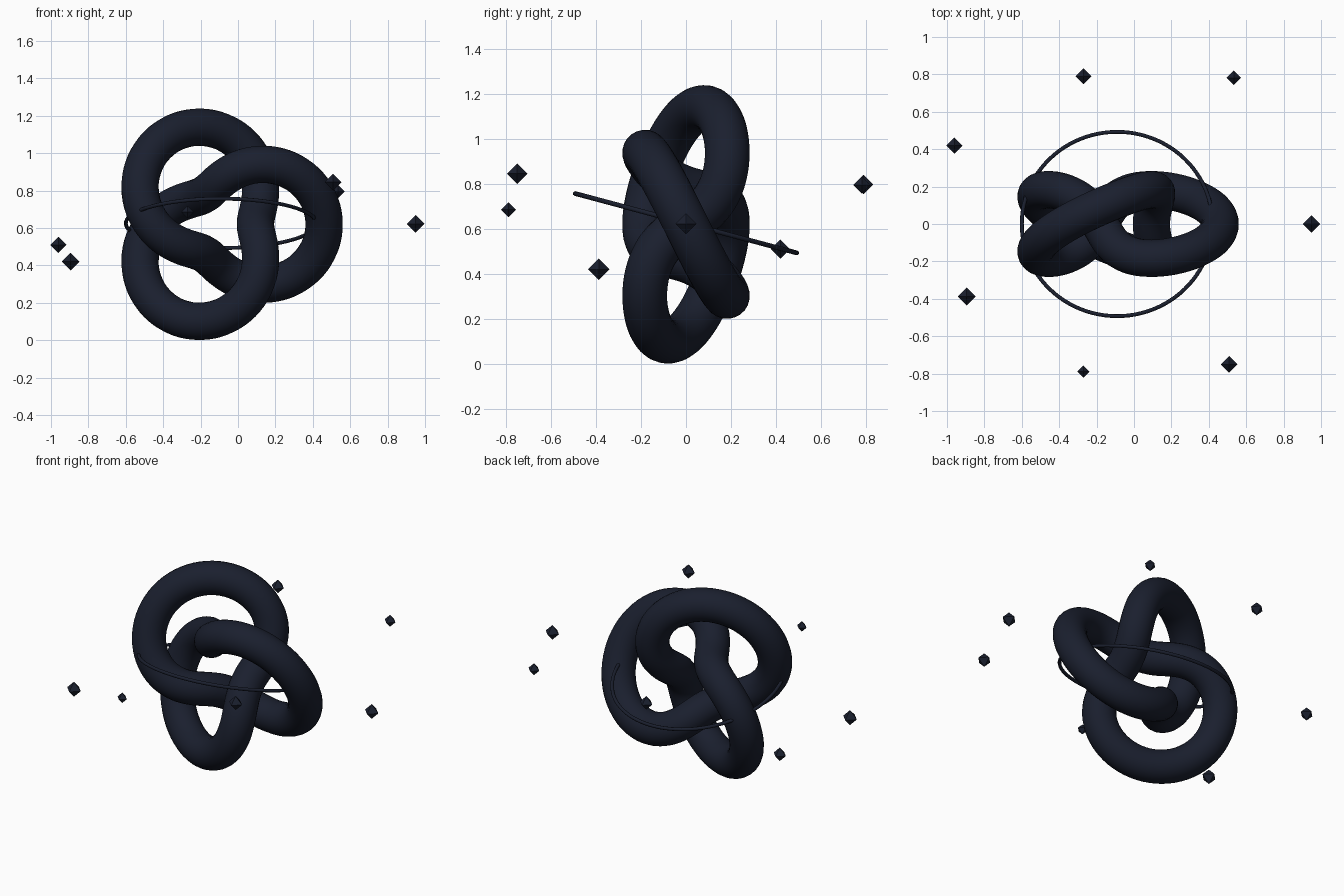
import bpy, bmesh
from math import sin, cos, pi, radians

if "Cube" in bpy.data.objects:
    bpy.data.objects.remove(bpy.data.objects["Cube"])

CX, CZ = -0.09, 0.62          # shared centre of knot, ring and satellites

mat = bpy.data.materials.new("dark_navy")
mat.diffuse_color = (0.0103, 0.0137, 0.0273, 1)
mat.use_nodes = True
mat.node_tree.nodes["Principled BSDF"].inputs["Base Color"].default_value = mat.diffuse_color


def tube(name, points, radius, resolution):
    """Closed round tube swept along a list of points, turned into a mesh."""
    curve = bpy.data.curves.new(name, 'CURVE')
    curve.dimensions = '3D'
    curve.bevel_depth = radius
    curve.bevel_resolution = resolution
    spline = curve.splines.new('POLY')
    spline.points.add(len(points) - 1)
    for p, co in zip(spline.points, points):
        p.co = (*co, 1)
    spline.use_cyclic_u = True
    obj = bpy.data.objects.new(name, curve)
    bpy.context.collection.objects.link(obj)
    bpy.ops.object.select_all(action='DESELECT')
    obj.select_set(True)
    bpy.context.view_layer.objects.active = obj
    bpy.ops.object.convert(target='MESH')
    obj = bpy.context.object
    obj.name = name
    obj.data.materials.clear()
    obj.data.materials.append(mat)
    bpy.ops.object.shade_smooth()
    return obj


# Trefoil knot: two turns around the y axis, three lobes
R, N = 0.367, 240
knot = []
for i in range(N):
    u = 4 * pi * i / N
    r = R * (2 + cos(1.5 * u)) / 2
    knot.append((CX + r * cos(u), -R * sin(1.5 * u) / 2, CZ + r * sin(u)))
tube("trefoil_knot", knot, 0.1, 10)

# Thin tilted ring around the knot
tilt, ring_r = radians(15), 0.51
ring = []
for i in range(96):
    a = 2 * pi * i / 96
    ring.append((CX + ring_r * cos(a), ring_r * sin(a) * cos(tilt),
                 CZ + 0.005 - ring_r * sin(a) * sin(tilt)))
tube("orbit_ring", ring, 0.0105, 2)

# Seven octahedral satellites, evenly spaced: (orbit radius, height, size)
satellites = [(1.04, 0.622, 0.047), (1.00, 0.795, 0.038), (0.81, 0.797, 0.043),
              (0.966, 0.51, 0.043), (0.893, 0.42, 0.048), (0.81, 0.685, 0.033),
              (0.96, 0.845, 0.045)]
for i, (r, z, s) in enumerate(satellites):
    a = 2 * pi * i / 7
    bm = bmesh.new()
    top, bottom = bm.verts.new((0, 0, s)), bm.verts.new((0, 0, -s))
    belt = [bm.verts.new((s * cos(k * pi / 2), s * sin(k * pi / 2), 0)) for k in range(4)]
    for k in range(4):
        p, q = belt[k], belt[(k + 1) % 4]
        bm.faces.new((p, q, top))
        bm.faces.new((q, p, bottom))
    name = f"satellite_{i + 1}"
    mesh = bpy.data.meshes.new(name)
    bm.to_mesh(mesh)
    bm.free()
    mesh.materials.append(mat)
    obj = bpy.data.objects.new(name, mesh)
    obj.location = (CX + r * cos(a), r * sin(a), z)
    bpy.context.collection.objects.link(obj)
